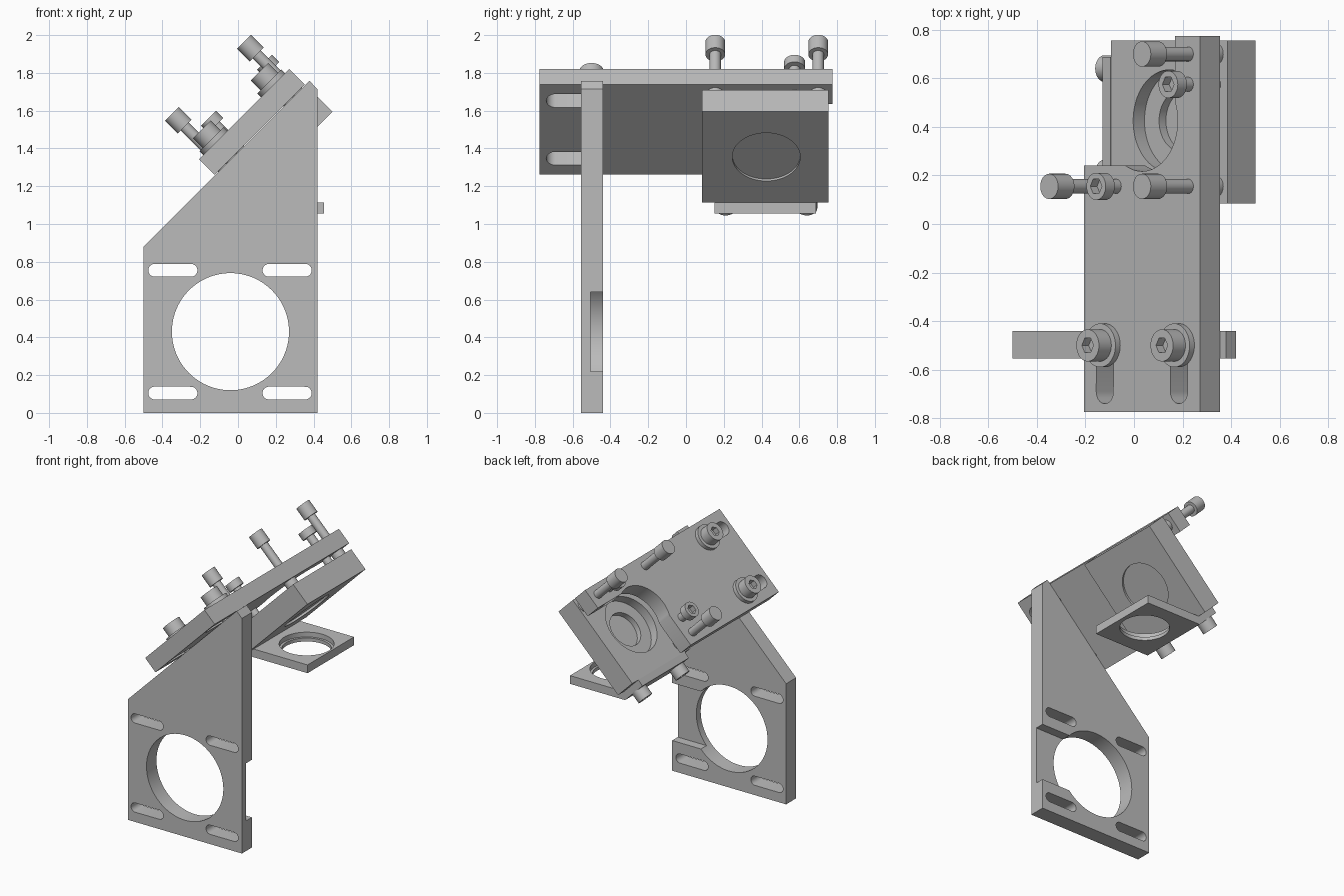
import bpy, bmesh, math
from mathutils import Matrix

cube = bpy.data.objects.get("Cube")
if cube:
    bpy.data.objects.remove(cube, do_unlink=True)

metal = bpy.data.materials.new("grey metal")
metal.use_nodes = True
GREY = (0.5, 0.5, 0.5, 1)
metal.diffuse_color = GREY
metal.node_tree.nodes["Principled BSDF"].inputs["Base Color"].default_value = GREY

# Frames: flat on the ground, upright profile (x, z, -y), and the 45 degree mount
FLAT = Matrix.Identity(4)
UPRIGHT = Matrix.Rotation(math.radians(90), 4, 'X')
TILT = Matrix.Translation((0.0325, 0, 1.5825)) @ Matrix.Rotation(math.radians(-45), 4, 'Y')
SIDEWAYS = TILT @ Matrix.Rotation(math.radians(-90), 4, 'Y')


def circle(cx, cy, r, n=64):
    return [(cx + r * math.cos(2 * math.pi * i / n), cy + r * math.sin(2 * math.pi * i / n))
            for i in range(n)]


def rect(x0, x1, y0, y1):
    return [(x0, y0), (x1, y0), (x1, y1), (x0, y1)]


def slot(x0, x1, y0, y1):
    """Rounded slot along the longer side of the rectangle."""
    r = min(x1 - x0, y1 - y0) / 2
    pts = []
    for i in range(33):
        a = math.pi * i / 16
        c, s = math.cos(a), math.sin(a)
        if x1 - x0 > y1 - y0:
            pts.append(((x1 - r if i < 8 or i > 24 else x0 + r) + r * c, y0 + r + r * s))
        else:
            pts.append((x0 + r + r * c, (y1 - r if i < 16 else y0 + r) + r * s))
    return pts[:-1]


def prism(name, pts, lo, hi, frame):
    """Extrude a flat outline from lo to hi in the given frame."""
    bm = bmesh.new()
    bottom = [bm.verts.new((a, b, lo)) for a, b in pts]
    face = bm.faces.new(bottom)
    moved = bmesh.ops.extrude_face_region(bm, geom=[face])["geom"]
    bmesh.ops.translate(bm, vec=(0, 0, hi - lo),
                        verts=[v for v in moved if isinstance(v, bmesh.types.BMVert)])
    bmesh.ops.recalc_face_normals(bm, faces=bm.faces)
    bm.transform(frame)
    mesh = bpy.data.meshes.new(name)
    bm.to_mesh(mesh)
    bm.free()
    mesh.materials.append(metal)
    obj = bpy.data.objects.new(name, mesh)
    bpy.context.collection.objects.link(obj)
    return obj


def cut(obj, pts, lo, hi, frame):
    """Subtract an extruded outline from the object."""
    cutter = prism("cutter", pts, lo, hi, frame)
    cutter.hide_render = True
    mod = obj.modifiers.new("cut", 'BOOLEAN')
    mod.operation, mod.solver, mod.object = 'DIFFERENCE', 'EXACT', cutter
    graph = bpy.context.evaluated_depsgraph_get()
    mesh = bpy.data.meshes.new_from_object(obj.evaluated_get(graph))
    obj.modifiers.clear()
    obj.data = mesh
    bpy.data.objects.remove(cutter, do_unlink=True)


# Upright bracket with large bore, four slots and a side notch at the back
bracket = prism("upright_bracket",
                [(-0.5, 0), (0.42, 0), (0.42, 1.715), (0.378, 1.758), (-0.5, 0.88)],
                0.44, 0.555, UPRIGHT)
cut(bracket, circle(-0.04, 0.43, 0.31, 96), 0.3, 0.7, UPRIGHT)
for z in (0.105, 0.755):
    for x in (-0.475, 0.13):
        cut(bracket, slot(x, x + 0.26, z - 0.034, z + 0.034), 0.3, 0.7, UPRIGHT)
cut(bracket, rect(0.15, 0.6, 0.22, 0.64), 0.3, 0.505, UPRIGHT)

# Tilted L-shaped carrier plate with rounded inner corner and two slots
MID = 0.425
plate = prism("tilted_plate", rect(-0.338, 0.338, -0.775, 0.775), -0.117, 0, TILT)
cut(plate, [(-0.6, 0.24), (0, 0.24), (0, MID), (0.192, MID), (0.192, 1), (-0.6, 1)], -0.3, 0.3, TILT)
cut(plate, circle(0, MID, 0.208), -0.3, 0.3, TILT)
for u in (-0.216, 0.216):
    cut(plate, slot(u - 0.05, u + 0.05, -0.74, -0.44), -0.3, 0.3, TILT)

# Mirror holder block: rear recess, small bore, front seat
block = prism("mirror_block", rect(-0.34, 0.34, 0.085, 0.755), -0.322, -0.159, TILT)
cut(block, circle(0, MID, 0.21), -0.225, 0, TILT)
cut(block, circle(0, MID, 0.125), -0.5, 0, TILT)
cut(block, circle(0, MID, 0.18), -0.5, -0.265, TILT)
prism("mirror_disc", circle(0, MID, 0.18), -0.307, -0.265, TILT)

# Bent bracket under the block carrying a horizontal ring plate
ring = prism("lens_bracket",
             [(-0.0975, 1.2325), (0.02, 1.115), (0.455, 1.115), (0.455, 1.055), (0.01, 1.055), (-0.13, 1.195)],
             -0.688, -0.152, UPRIGHT)
cut(ring, circle(0.26, 0.42, 0.165), 0.9, 1.2, FLAT)
cut(ring, circle(0.26, 0.42, 0.182), 1.08, 1.2, FLAT)


def socket_head(name, u, y, r, lo, hi, frame):
    head = prism(name, circle(u, y, r, 40), lo, hi, frame)
    cut(head, circle(u, y, 0.034, 6), hi - 0.04, hi + 0.1, frame)


# Clamping screws with washers over the plate slots
for u in (-0.216, 0.216):
    prism("washer", circle(u, -0.5, 0.09, 48), 0, 0.028, TILT)
    socket_head("clamp_screw_head", u, -0.5, 0.066, 0.028, 0.1, TILT)
    prism("clamp_screw_shaft", circle(u, -0.5, 0.04, 32), -0.16, 0.03, TILT)

# Three thumb screws that tilt the block
for u, y in ((-0.27, 0.155), (0.27, 0.155), (0.27, 0.7)):
    prism("thumb_screw_shaft", circle(u, y, 0.03, 32), -0.165, 0.18, TILT)
    prism("thumb_screw_head", circle(u, y, 0.052, 40), 0.175, 0.27, TILT)
    prism("thumb_screw_bushing", circle(u, y, 0.045, 32), -0.16, -0.11, TILT)

# Two socket screws that pull the block
for u, y in ((-0.15, 0.155), (0.27, 0.575)):
    prism("pull_screw_shaft", circle(u, y, 0.03, 32), -0.165, 0.07, TILT)
    socket_head("pull_screw_head", u, y, 0.056, 0.064, 0.117, TILT)

# Screws fixing the bent bracket to the block edge
for y in (0.21, 0.64):
    socket_head("edge_screw_head", -0.244, y, 0.055, 0.385, 0.461, SIDEWAYS @ Matrix.Scale(1, 4))

# Smooth the round walls, keep the edges sharp
bpy.ops.object.select_all(action='DESELECT')
for obj in bpy.context.collection.objects:
    if obj.type == 'MESH':
        obj.select_set(True)
        bpy.context.view_layer.objects.active = obj
bpy.ops.object.shade_smooth_by_angle(angle=math.radians(30))
